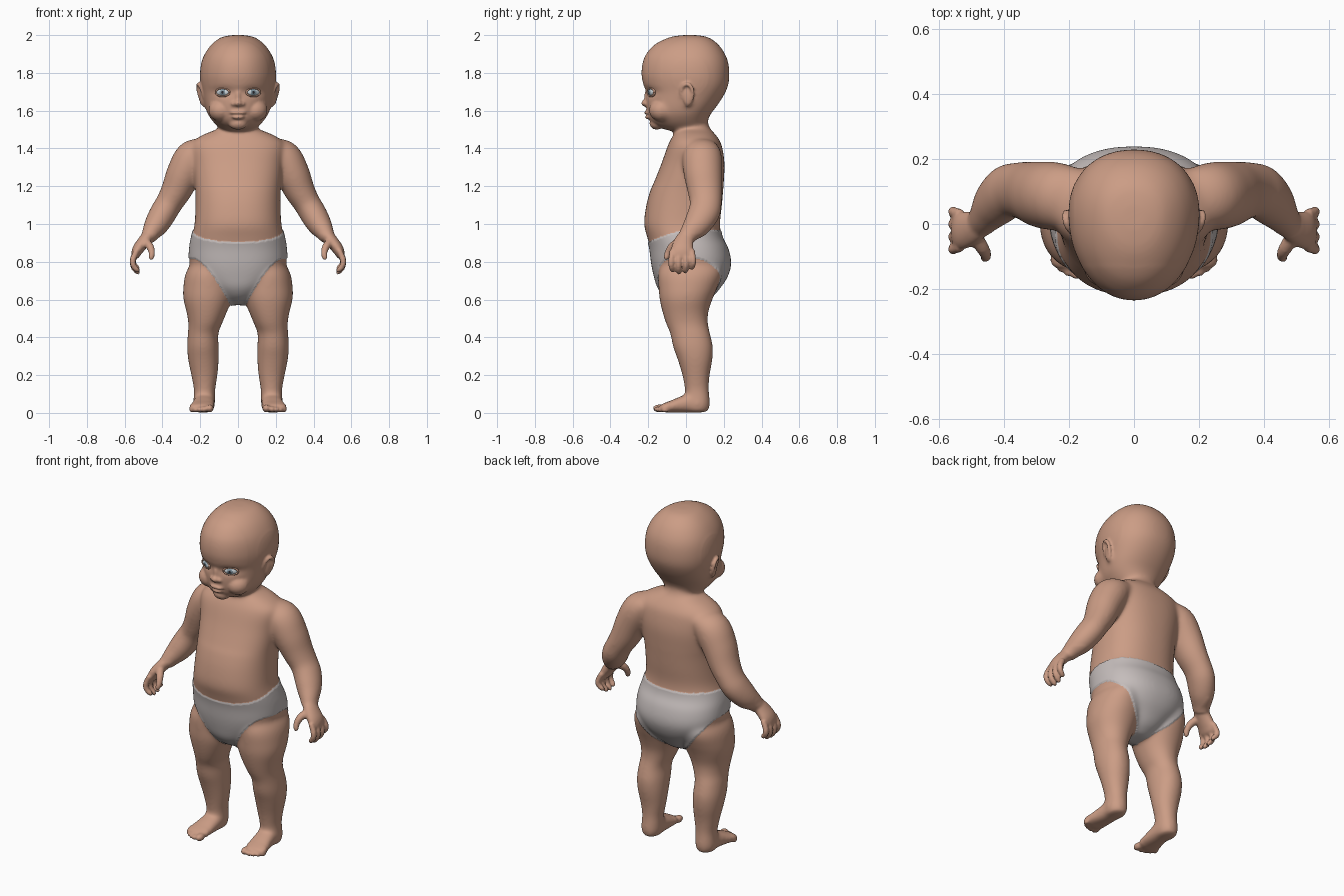
import bpy, bmesh, math
from mathutils import Vector, Matrix

if "Cube" in bpy.data.objects:
    bpy.data.objects.remove(bpy.data.objects["Cube"])

X, Y, Z = Vector((1, 0, 0)), Vector((0, 1, 0)), Vector((0, 0, 1))


def material(name, rgb):
    m = bpy.data.materials.new(name)
    m.diffuse_color = (*rgb, 1)
    m.use_nodes = True
    m.node_tree.nodes["Principled BSDF"].inputs["Base Color"].default_value = m.diffuse_color
    return m


skin = material("skin", (0.60, 0.335, 0.235))
cloth = material("diaper grey", (0.56, 0.51, 0.50))
white = material("eye white", (0.58, 0.63, 0.66))
iris = material("iris blue grey", (0.22, 0.30, 0.35))
pupil = material("pupil dark", (0.02, 0.02, 0.025))


def spline(rows, n=5):
    """Catmull-Rom through rows of numbers."""
    out = []
    for i in range(len(rows) - 1):
        a, b, c, d = (rows[min(max(i + k, 0), len(rows) - 1)] for k in (-1, 0, 1, 2))
        for k in range(n):
            t = k / n
            out.append([0.5 * (2 * q + (r - p) * t + (2 * p - 5 * q + 4 * r - s) * t * t
                               + (3 * q - p - 3 * r + s) * t ** 3) for p, q, r, s in zip(a, b, c, d)])
    out.append(list(rows[-1]))
    return out


def tube(bm, rows, ref=Y, axis=None, p=2.0, egg=0.0, seg=32, side=1):
    """Loft of ellipses; each row is x, y, z, radius across, radius along ref."""
    rows = spline(rows)
    pts = [Vector((r[0] * side, r[1], r[2])) for r in rows]
    rings = []
    for i, r in enumerate(rows):
        t = axis or (pts[min(i + 1, len(pts) - 1)] - pts[max(i - 1, 0)]).normalized()
        u = t.cross(ref).normalized()
        v = u.cross(t)
        ring = []
        for k in range(seg):
            a = 2 * math.pi * k / seg
            c, s = math.cos(a), math.sin(a)
            c = math.copysign(abs(c) ** (2 / p), c)
            s = math.copysign(abs(s) ** (2 / p), s)
            ring.append(bm.verts.new(pts[i] + u * (max(r[3], .001) * c * (1 + egg * s))
                                     + v * (max(r[4], .001) * s)))
        rings.append(ring)
    for a, b in zip(rings, rings[1:]):
        for k in range(seg):
            bm.faces.new((a[k], a[(k + 1) % seg], b[(k + 1) % seg], b[k]))
    bm.faces.new(rings[0])
    bm.faces.new(rings[-1])


def stack(bm, rows, p, egg=0.0):
    """Level rings given as z, front y, back y, half width."""
    tube(bm, [(0, (f + b) / 2, z, w, (b - f) / 2) for z, f, b, w in rows], axis=Z, p=p, egg=egg, seg=64)


def ball(bm, x, y, z, rx, ry, rz, turn=0.0):
    m = Matrix.Translation((x, y, z)) @ Matrix.Rotation(turn, 4, 'Z') @ Matrix.Diagonal((rx, ry, rz, 1))
    return bmesh.ops.create_uvsphere(bm, u_segments=48, v_segments=32, radius=1, matrix=m)["verts"]


def finish(bm, name, mats):
    for f in bm.faces:
        f.smooth = True
    me = bpy.data.meshes.new(name)
    bm.to_mesh(me)
    bm.free()
    for m in mats:
        me.materials.append(m)
    ob = bpy.data.objects.new(name, me)
    bpy.context.collection.objects.link(ob)
    return ob


bm = bmesh.new()
# head
stack(bm, [(2.0, -.02, .06, .035), (1.988, -.09, .12, .09), (1.95, -.165, .172, .14),
           (1.9, -.21, .207, .175), (1.85, -.23, .225, .193), (1.79, -.235, .23, .2),
           (1.74, -.226, .225, .197), (1.70, -.212, .21, .19), (1.66, -.212, .188, .182),
           (1.62, -.21, .16, .173), (1.58, -.203, .13, .158), (1.54, -.185, .112, .13),
           (1.51, -.14, .105, .1), (1.49, -.07, .1, .075)], 2.15, .11)
# neck and torso
stack(bm, [(1.56, -.05, .11, .09), (1.51, -.05, .125, .1), (1.475, -.065, .155, .18),
           (1.44, -.085, .18, .235), (1.40, -.102, .193, .25), (1.32, -.13, .204, .24),
           (1.22, -.17, .2, .23), (1.18, -.188, .197, .226), (1.1, -.21, .19, .225),
           (1.0, -.222, .18, .23), (.93, -.205, .19, .245), (.87, -.19, .22, .255),
           (.79, -.18, .235, .255), (.72, -.165, .215, .22), (.66, -.145, .175, .15),
           (.61, -.1, .13, .09), (.575, -.03, .07, .05)], 2.3)
# nose, lips and chin
ball(bm, 0, -.215, 1.64, .021, .023, .018)
ball(bm, 0, -.2, 1.675, .016, .022, .04)
ball(bm, 0, -.204, 1.589, .042, .018, .012)
ball(bm, 0, -.2, 1.566, .034, .018, .011)
ball(bm, 0, -.155, 1.533, .05, .038, .034)

for s in (1, -1):
    # nostril and cheek
    ball(bm, s * .023, -.206, 1.636, .016, .018, .013)
    ball(bm, s * .09, -.125, 1.602, .066, .07, .06)
    # ear: plate and rim
    ball(bm, s * .19, .008, 1.682, .014, .03, .055, -s * .3)
    rim = []
    for k in range(11):
        a = math.radians(200 - k * 30)
        c, q = math.cos(a), math.sin(a)
        rim.append((.194 + .016 * q + .011 * c, .005 + .03 * c * (1 + .2 * q), 1.684 + .056 * q, .01, .01))
    tube(bm, rim, ref=X, seg=12, side=s)
    # arm
    tube(bm, [(.17, .08, 1.40, .06, .09), (.235, .085, 1.355, .095, .105), (.285, .09, 1.27, .093, .103),
              (.325, .1, 1.18, .082, .093), (.365, .105, 1.11, .072, .085), (.395, .095, 1.06, .072, .085),
              (.43, .06, 1.0, .066, .075), (.46, .02, .955, .05, .055), (.478, 0, .925, .038, .045)], side=s)
    # palm
    tube(bm, [(.472, .003, .938, .035, .043), (.5, -.012, .905, .033, .052), (.53, -.02, .865, .03, .059),
              (.545, -.02, .83, .021, .056), (.549, -.02, .815, .01, .042)], side=s)
    # fingers
    for i, length in enumerate((.95, 1.05, 1.0, .82)):
        y = -.071 + .034 * i
        e = (y + .02) * .12
        tube(bm, [(.535, y, .86, .016, .016), (.556, y + e, .85 - .04 * length, .0165, .0165),
                  (.553, y + e, .85 - .075 * length, .0155, .0155),
                  (.532, y, .85 - .1 * length, .0135, .0135),
                  (.523, y, .85 - .108 * length, .006, .006)], seg=12, side=s)
    # thumb
    tube(bm, [(.495, -.03, .91, .024, .024), (.466, -.075, .88, .021, .021), (.456, -.097, .845, .017, .017),
              (.46, -.105, .82, .014, .014), (.462, -.106, .81, .006, .006)], seg=12, side=s)
    # leg
    tube(bm, [(.13, .03, .82, .1, .15), (.155, .022, .74, .122, .168), (.158, .01, .66, .132, .155),
              (.161, 0, .6, .128, .14), (.166, -.003, .53, .106, .121), (.174, .006, .47, .089, .111),
              (.185, .022, .42, .081, .106), (.186, .037, .35, .084, .106), (.183, .048, .28, .081, .092),
              (.178, .053, .2, .07, .073), (.177, .057, .13, .058, .064), (.178, .06, .09, .057, .065),
              (.18, .06, .04, .058, .066), (.18, .06, .004, .046, .054)], axis=-Z, p=2.1, side=s)
    # foot
    tube(bm, [(.178, .124, .045, .028, .03), (.178, .09, .05, .05, .048), (.178, .03, .053, .056, .052),
              (.183, -.03, .044, .06, .043), (.19, -.08, .034, .066, .032), (.195, -.12, .027, .06, .023),
              (.195, -.135, .025, .045, .016)], ref=Z, axis=-Y, p=2.4, side=s)
    # toes
    for x, y, r in ((.15, -.142, .021), (.18, -.146, .016), (.204, -.138, .015),
                    (.226, -.126, .014), (.245, -.11, .013)):
        ball(bm, s * x, y, r + .003, r, r * 1.6, r)

# fuse all body parts into one skin
bmesh.ops.recalc_face_normals(bm, faces=bm.faces)
rough = finish(bm, "rough_body", [skin])
mod = rough.modifiers.new("fuse", 'REMESH')
mod.mode = 'VOXEL'
mod.voxel_size = 0.0066
fused = bpy.data.meshes.new_from_object(rough.evaluated_get(bpy.context.evaluated_depsgraph_get()))
bpy.data.objects.remove(rough)
bm = bmesh.new()
bm.from_mesh(fused)


def fine(c):
    x = abs(c.x)
    return ((c.z > 1.5 and c.y < -.13) or (x > .183 and c.z > 1.6)
            or (x > .43 and c.z < .95) or (c.y < -.09 and c.z < .1))


# blend the joints, keep small features crisp
broad = [v for v in bm.verts if not fine(v.co)]
for k in range(25):
    bmesh.ops.smooth_vert(bm, verts=broad, factor=.5, use_axis_x=True, use_axis_y=True, use_axis_z=True)
for k in range(3):
    bmesh.ops.smooth_vert(bm, verts=bm.verts, factor=.5, use_axis_x=True, use_axis_y=True, use_axis_z=True)

# eye sockets and mouth line
for v in bm.verts:
    x, y, z = abs(v.co.x), v.co.y, v.co.z
    if y < -.1 and 1.5 < z < 1.8:
        v.co.y += .011 * math.exp(-((x - .078) / .045) ** 2 - ((z - 1.698) / .026) ** 2)
        v.co.y += .007 * math.exp(-((z - 1.577) / .006) ** 2 - (x / .04) ** 4)


# diaper area between waist line and leg openings
def unit(t):
    return min(max(t, 0), 1)


def in_diaper(c):
    x = abs(c.x)
    if x > .33:
        return False
    t = unit((x - .04) / .22)
    back = unit((c.y + .05) / .2)
    leg = .57 + .25 * ((1 - back) * math.sin(t * math.pi / 2) + back * t ** 1.3)
    waist = .905 + .065 * math.sin(unit((c.y + .2) / .24) * math.pi / 2)
    return leg < c.z < waist


for f in bm.faces:
    f.material_index = 1 if in_diaper(f.calc_center_median()) else 0
bm.normal_update()
for v in bm.verts:
    if v.link_faces and all(f.material_index == 1 for f in v.link_faces):
        v.co += v.normal * .005
finish(bm, "body_with_diaper", [skin, cloth])

# eyes with lids
for s, label in ((1, "left"), (-1, "right")):
    place = Matrix.Translation((s * .079, -.18, 1.697)) @ Matrix.Rotation(s * .45, 4, 'Z')
    bm = bmesh.new()
    ball(bm, 0, 0, 0, .039, .017, .02)
    for f in bm.faces:
        c = f.calc_center_median()
        d = math.hypot(c.x + s * .004, c.z)
        if c.y < 0:
            f.material_index = 2 if d < .007 else 1 if d < .017 else 0
    bm.transform(place)
    finish(bm, label + "_eye", [white, iris, pupil])
    bm = bmesh.new()
    tube(bm, [(.04 * math.cos(k * math.pi / 8), -.005, .021 * math.sin(k * math.pi / 8), .005, .007)
              for k in range(17)], seg=10)
    bmesh.ops.recalc_face_normals(bm, faces=bm.faces)
    bm.transform(place)
    finish(bm, label + "_eyelids", [skin])
